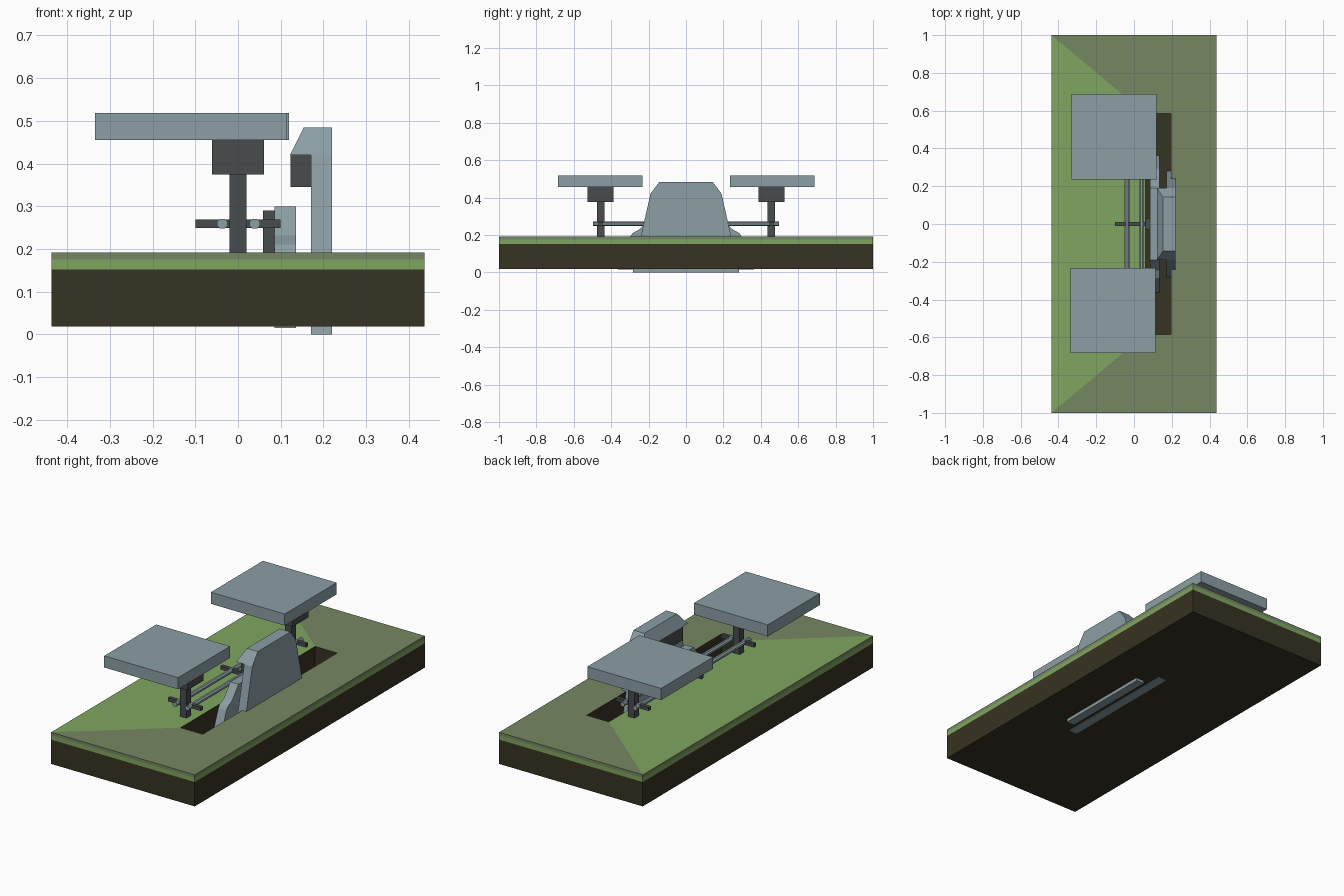
import bpy, bmesh, math

if "Cube" in bpy.data.objects:
    bpy.data.objects.remove(bpy.data.objects["Cube"])

def material(name, rgb):
    m = bpy.data.materials.new(name)
    m.diffuse_color = (*rgb, 1)
    m.use_nodes = True
    m.node_tree.nodes["Principled BSDF"].inputs["Base Color"].default_value = m.diffuse_color
    return m

STEEL = material("blue grey steel", (0.26, 0.345, 0.375))
DARK = material("dark metal", (0.066, 0.073, 0.074))
SOIL = material("soil brown", (0.037, 0.033, 0.016))
GRASS = material("light grass", (0.215, 0.38, 0.118))
OLIVE = material("olive grass", (0.18, 0.245, 0.122))

def finish(name, bm, *mats):
    bmesh.ops.recalc_face_normals(bm, faces=bm.faces[:])
    me = bpy.data.meshes.new(name)
    bm.to_mesh(me)
    bm.free()
    for m in mats:
        me.materials.append(m)
    ob = bpy.data.objects.new(name, me)
    bpy.context.collection.objects.link(ob)
    return ob

def loft(name, loops, *mats, side_index=None):
    """Join equal-length loops of points and cap both ends."""
    bm = bmesh.new()
    rings = [[bm.verts.new(p) for p in lp] for lp in loops]
    n = len(rings[0])
    for k in range(len(rings) - 1):
        for i in range(n):
            j = (i + 1) % n
            f = bm.faces.new((rings[k][i], rings[k][j], rings[k + 1][j], rings[k + 1][i]))
            if side_index:
                f.material_index = side_index(k, i)
    bm.faces.new(rings[0])
    bm.faces.new(rings[-1])
    return finish(name, bm, *mats)

def rect(x0, x1, y0, y1, z):
    return [(x0, y0, z), (x1, y0, z), (x1, y1, z), (x0, y1, z)]

def box(name, x, y, z, mat):
    return loft(name, [rect(*x, *y, z[0]), rect(*x, *y, z[1])], mat)

# Ground block with an open slot; bands by height, light grass on the left of the top
outer = (-0.437, 0.437, -1, 1)
slot = (0.06, 0.195, -0.585, 0.585)
bands = [0, 1, 2, 2, 0]
loft("ground_block",
     [rect(*outer, z) for z in (0.018, 0.152, 0.175, 0.192)]
     + [rect(*slot, z) for z in (0.192, 0.021)],
     SOIL, GRASS, OLIVE,
     side_index=lambda k, i: 1 if (k == 3 and i == 3) else bands[k])

# Two tables on posts
for s, name, dx in ((-1, "front", -0.003), (1, "back", 0.002)):
    c = 0.457 * s
    box(name + "_post", (-0.02, 0.02), (c - 0.02, c + 0.02), (0.18, 0.38), DARK)
    box(name + "_post_head", (-0.061, 0.061), (c - 0.07, c + 0.07), (0.375, 0.456), DARK)
    t = 0.46 * s + 0.002
    box(name + "_table_top", (-0.332 + dx, 0.117 + dx), (t - 0.226, t + 0.226),
        (0.455, 0.519), STEEL)

# Cross bars at both posts and in the middle
for name, c in (("front", -0.457), ("middle", 0), ("back", 0.457)):
    box(name + "_cross_bar", (-0.1, 0.1), (c - 0.01, c + 0.01), (0.249, 0.269), DARK)

# Long rails
for name, x in (("left", -0.037), ("right", 0.039)):
    ring = [(x + 0.0135 * math.cos(math.radians(a)), 0.259 + 0.0125 * math.sin(math.radians(a)))
            for a in range(22, 382, 45)]
    loft(name + "_rail", [[(px, y, pz) for px, pz in ring] for y in (-0.497, 0.497)], STEEL)

# Middle bar support
box("middle_support", (0.058, 0.087), (-0.03, 0.03), (0.1, 0.29), DARK)

def mirrored_plate(name, half, x0, x1, mat):
    """Plate in the y-z plane from a half outline going upward."""
    pts = half + [(-y, z) for y, z in reversed(half)]
    return loft(name, [[(x, y, z) for y, z in pts] for x in (x0, x1)], mat)

# Low rear plate and main shield, both reaching down through the slot
mirrored_plate("low_plate", [(0.365, 0.015), (0.295, 0.195), (0.285, 0.21),
                             (0.245, 0.232), (0.19, 0.30)], 0.086, 0.136, STEEL)
mirrored_plate("shield", [(0.285, 0), (0.19, 0.42), (0.142, 0.484)], 0.171, 0.22, STEEL)

# Shield hood leaning back, with its dark underside block
loft("shield_hood", [rect(0.122, 0.172, -0.19, 0.19, 0.42),
                     rect(0.154, 0.172, -0.142, 0.142, 0.484)], STEEL)
box("hood_block", (0.123, 0.172), (-0.15, 0.15), (0.345, 0.421), DARK)
